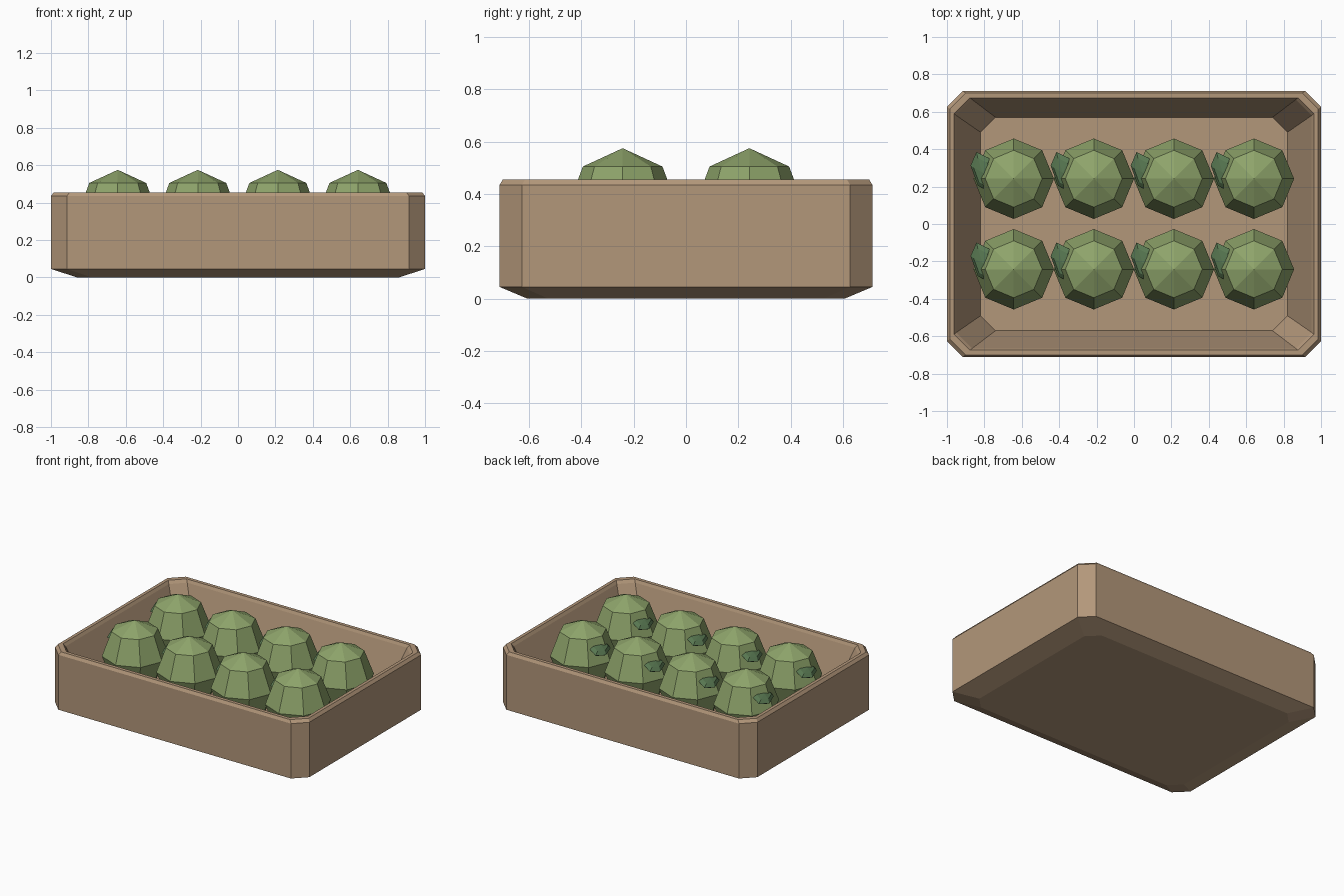
import bpy, bmesh, math
from mathutils import Matrix

if "Cube" in bpy.data.objects:
    bpy.data.objects.remove(bpy.data.objects["Cube"])


def material(name, color):
    m = bpy.data.materials.new(name)
    m.diffuse_color = (*color, 1)
    m.use_nodes = True
    m.node_tree.nodes["Principled BSDF"].inputs["Base Color"].default_value = m.diffuse_color
    return m


WOOD = material("tan wood", (0.45, 0.31, 0.195))
GREEN = material("cabbage green", (0.27, 0.37, 0.145))
LEAF = material("dark leaf green", (0.10, 0.19, 0.085))


def make_object(name, bm, mat):
    bmesh.ops.recalc_face_normals(bm, faces=bm.faces[:])
    me = bpy.data.meshes.new(name)
    bm.to_mesh(me)
    bm.free()
    me.materials.append(mat)
    ob = bpy.data.objects.new(name, me)
    bpy.context.collection.objects.link(ob)
    return ob


def ring(bm, x, y, c, z):
    """Rectangle with cut corners, half sizes x and y, corner cut c."""
    pts = [(x, y - c), (x - c, y), (c - x, y), (-x, y - c),
           (-x, c - y), (c - x, -y), (x - c, -y), (x, c - y)]
    return [bm.verts.new((px, py, z)) for px, py in pts]


# Tray: rings from the underside, up the outside, over the rim, down to the floor
bm = bmesh.new()
rings = [ring(bm, *r) for r in (
    (0.86, 0.605, 0.08, 0.0),
    (1.0, 0.712, 0.085, 0.045),
    (1.0, 0.712, 0.085, 0.435),
    (0.985, 0.70, 0.085, 0.455),
    (0.962, 0.675, 0.085, 0.455),
    (0.95, 0.665, 0.085, 0.435),
    (0.82, 0.57, 0.08, 0.095))]
for a, b in zip(rings, rings[1:]):
    for i in range(8):
        j = (i + 1) % 8
        bm.faces.new((a[i], a[j], b[j], b[i]))
bm.faces.new(rings[0])
bm.faces.new(rings[-1])
make_object("tray", bm, WOOD)


def ball(name, segments, radii, matrix, mat):
    bm = bmesh.new()
    bmesh.ops.create_uvsphere(bm, u_segments=segments, v_segments=4, radius=1)
    bm.transform(matrix @ Matrix.Diagonal((*radii, 1)))
    return make_object(name, bm, mat)


# Cabbages in two rows of four, each with one loose leaf on its left side
for row, y in enumerate((-0.242, 0.242)):
    for col in range(4):
        x = -0.643 + 0.428 * col
        tag = f"{row + 1}_{col + 1}"
        ball("cabbage_" + tag, 8, (0.215, 0.215, 0.239),
             Matrix.Translation((x, y, 0.336)), GREEN)
        pose = (Matrix.Translation((x - 0.16, y + 0.035, 0.43))
                @ Matrix.Rotation(math.radians(20), 4, 'Z')
                @ Matrix.Rotation(math.radians(-15), 4, 'Y'))
        ball("leaf_" + tag, 6, (0.065, 0.115, 0.025), pose, LEAF)
